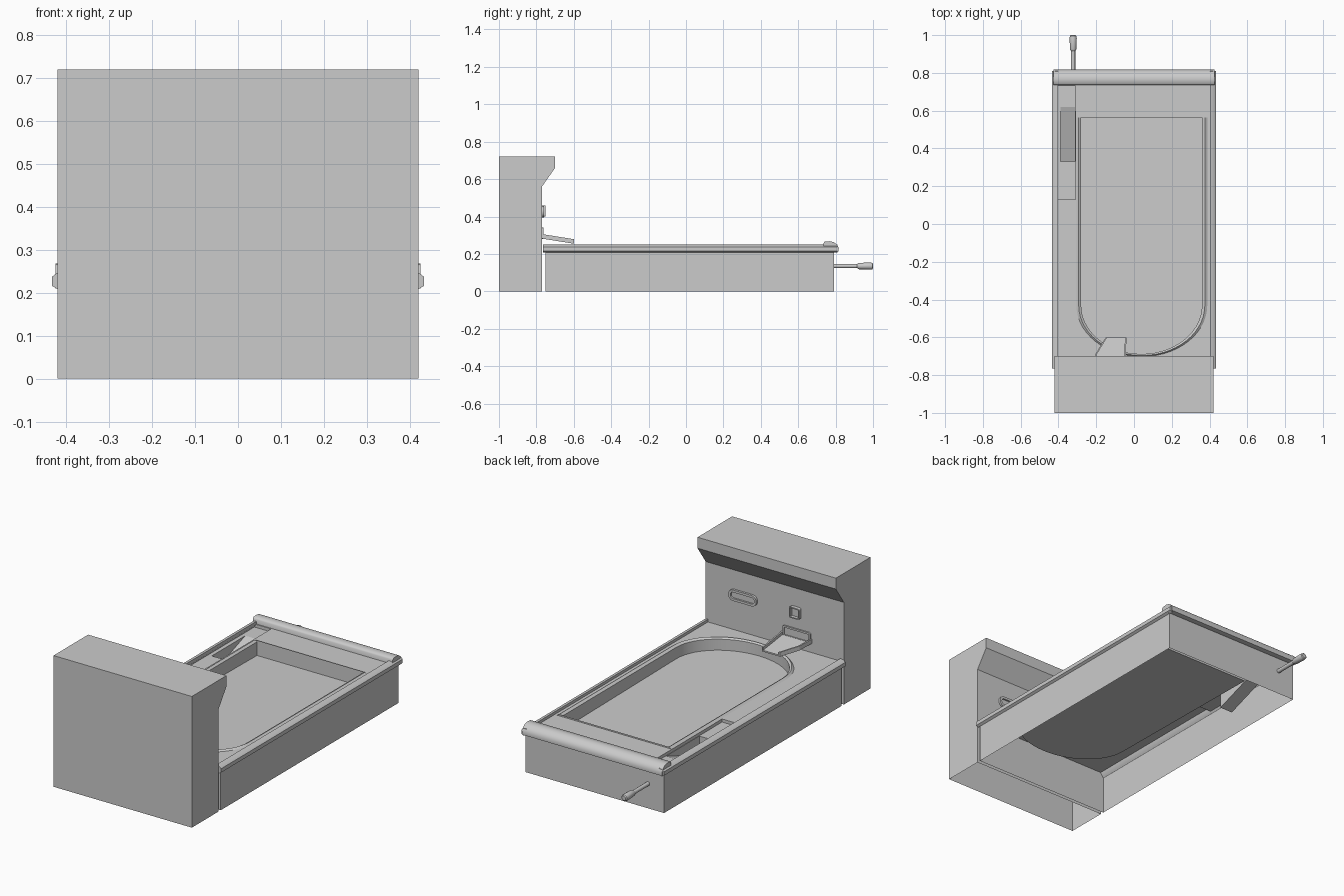
import bpy, bmesh, math
from mathutils import Vector

if "Cube" in bpy.data.objects:
    bpy.data.objects.remove(bpy.data.objects["Cube"])


def finish(bm, name, angle=None):
    bmesh.ops.recalc_face_normals(bm, faces=bm.faces)
    me = bpy.data.meshes.new(name)
    bm.to_mesh(me)
    bm.free()
    ob = bpy.data.objects.new(name, me)
    bpy.context.collection.objects.link(ob)
    if angle:
        bpy.ops.object.select_all(action='DESELECT')
        ob.select_set(True)
        bpy.context.view_layer.objects.active = ob
        bpy.ops.object.shade_smooth_by_angle(angle=math.radians(angle))
    return ob


def lofted(name, loops, cap_first=False, cap_last=False, angle=None):
    """Skin a list of closed loops with the same point count."""
    bm = bmesh.new()
    rings = [[bm.verts.new(p) for p in lp] for lp in loops]
    n = len(rings[0])
    for a, b in zip(rings, rings[1:]):
        for i in range(n):
            j = (i + 1) % n
            bm.faces.new((a[i], a[j], b[j], b[i]))
    if cap_first:
        bm.faces.new(rings[0])
    if cap_last:
        bm.faces.new(rings[-1])
    return finish(bm, name, angle)


def plate(name, z, loops):
    """Flat sheet with holes: first loop is the outline."""
    bm = bmesh.new()
    edges = []
    for lp in loops:
        vs = [bm.verts.new((x, y, z)) for x, y in lp]
        edges += [bm.edges.new((vs[i - 1], vs[i])) for i in range(len(vs))]
    bmesh.ops.triangle_fill(bm, edges=edges, use_beauty=True, use_dissolve=False, normal=(0, 0, 1))
    return finish(bm, name)


def rect(x0, x1, y0, y1):
    return [(x0, y0), (x1, y0), (x1, y1), (x0, y1)]


def at(loop, z):
    return [(x, y, z) for x, y in loop]


def u_shape(x0, x1, y1, yc, ry, n=28):
    """Basin outline: straight sides, square at y1, rounded at the other end."""
    cx, rx = (x0 + x1) / 2, (x1 - x0) / 2
    arc = [(cx - rx * math.cos(math.pi * i / n), yc - ry * math.sin(math.pi * i / n)) for i in range(n + 1)]
    return [(x0, y1)] + arc + [(x1, y1)]


def pill(cx, cz, w, h, y, r, n=6):
    pts = []
    for k, (sx, sz) in enumerate([(1, 1), (-1, 1), (-1, -1), (1, -1)]):
        for i in range(n + 1):
            a = math.pi / 2 * (k + i / n)
            pts.append((cx + sx * (w / 2 - r) + r * math.cos(a), y, cz + sz * (h / 2 - r) + r * math.sin(a)))
    return pts


def framed_panel(name, cx, cz, w, h, depth, r, inset):
    y0, y1 = -0.772, -0.772 + depth
    loops = [pill(cx, cz, w, h, y0, r), pill(cx, cz, w, h, y1, r),
             pill(cx, cz, w - inset, h - inset, y1, max(r - inset / 2, .003)),
             pill(cx, cz, w - inset, h - inset, y0 + .004, max(r - inset / 2, .003))]
    return lofted(name, loops, cap_last=True, angle=35)


# Upright end housing, open underneath
prof = [(-.77, 0), (-.77, .56), (-.70, .66), (-.70, .72), (-1, .72), (-1, 0)]
bm = bmesh.new()
sides = [[bm.verts.new((x, y, z)) for y, z in prof] for x in (-.42, .42)]
for s in sides:
    bm.faces.new(s)
for i in range(5):
    bm.faces.new((sides[0][i], sides[0][i + 1], sides[1][i + 1], sides[1][i]))
finish(bm, "end_housing", 30)

# Cabinet skirt, open underneath
D = .235
skirt = rect(-.42, .42, -.75, .79)
lofted("cabinet_skirt", [at(skirt, 0), at(skirt, D)])

# Deck with basin and lane openings
outer = u_shape(-.305, .388, .565, -.43, .272)
mid = u_shape(-.293, .375, .565, -.43, .266)
inner = u_shape(-.28, .36, .565, -.43, .258)
lane = rect(-.412, -.31, .13, .73)
plate("deck", D, [rect(-.42, .42, -.765, .79), outer, lane])


# Basin: raised rim, walls and slightly sloping floor
def floor_z(y):
    return .16 + (.565 - y) * .012


lofted("basin", [at(outer, D), at(mid, D + .008), at(inner, D),
                 [(x, y, floor_z(y)) for x, y in inner]], cap_last=True, angle=30)

# Sunken lane with a ramped trough
LZ = .218
lofted("lane_walls", [at(lane, D), at(lane, LZ)])
trough = rect(-.39, -.312, .33, .62)
plate("lane_floor", LZ, [lane, trough])
bm = bmesh.new()
a, b, c, d = [bm.verts.new(p) for p in at(trough, LZ)]
e, f = [bm.verts.new((x, .33, .115)) for x in (-.39, -.312)]
for fc in ((e, f, c, d), (a, b, f, e), (a, e, d), (b, c, f)):
    bm.faces.new(fc)
finish(bm, "lane_trough")

# Side rails
for s, side in ((-1, "left"), (1, "right")):
    p = [(.42, .208), (.433, .216), (.433, .237), (.422, .246), (.402, .25), (.402, .233)]
    lofted(side + "_rail", [[(s * x, y, z) for x, z in p] for y in (-.765, .81)], True, True, 50)

# Rounded end bar
p = [(.735, .225), (.735, .258), (.742, .266), (.77, .268), (.79, .263), (.807, .25),
     (.817, .232), (.815, .214), (.79, .21)]
lofted("end_bar", [[(x, y, z) for y, z in p] for x in (-.425, .425)], True, True, 50)


# Pull rod with handle
def ring(y, r):
    return [(-.322 + r * math.cos(t * math.pi / 8), y, .135 + r * math.sin(t * math.pi / 8)) for t in range(16)]


lofted("pull_rod", [ring(y, r) for y, r in ((.785, .011), (.915, .011), (.92, .015), (.925, .017),
                                            (.985, .019), (.996, .017), (1.0, .012))], True, True, 35)

# Fittings on the housing face
framed_panel("slot_frame", .19, .425, .17, .06, .014, .028, .026)
framed_panel("square_button", -.13, .43, .06, .06, .022, .008, .012)
framed_panel("chute_frame", -.135, .31, .17, .06, .01, .01, .02)


# Delivery chute: sloping tray with side lips
def prism(name, plan, dz0, dz1):
    def lift(y, dz):
        return .282 - (y + .77) * .16 + dz
    lofted(name, [[(x, y, lift(y, dz)) for x, y in plan] for dz in (dz0, dz1)], True, True)


prism("chute_tray", [(-.225, -.77), (-.045, -.77), (-.04, -.60), (-.15, -.60), (-.205, -.69)], 0, .008)
prism("chute_lip_right", [(-.053, -.77), (-.045, -.77), (-.04, -.60), (-.048, -.60)], .006, .024)
prism("chute_lip_left", [(-.225, -.77), (-.217, -.77), (-.197, -.69), (-.142, -.60), (-.15, -.60), (-.205, -.69)],
      .006, .024)
